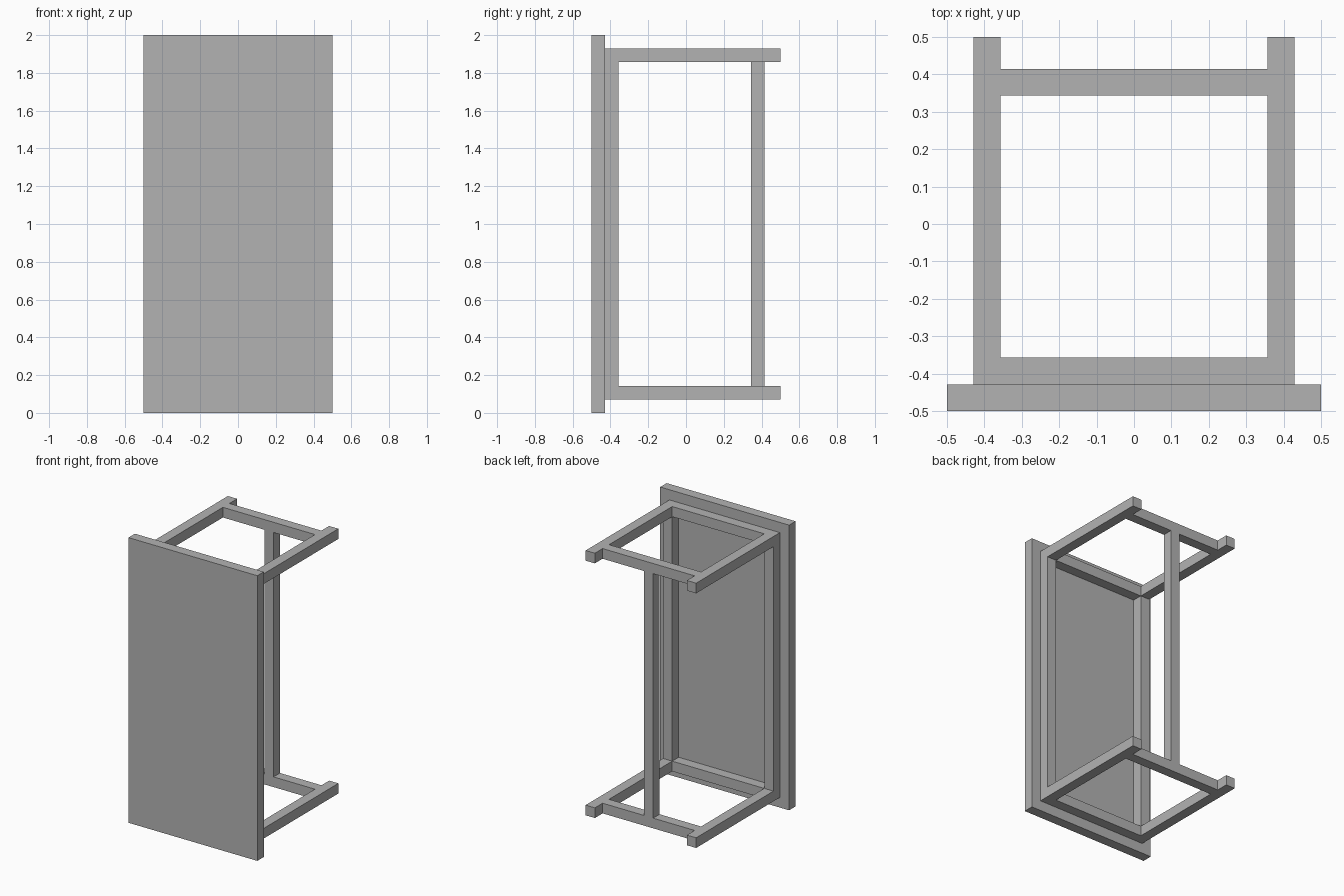
import bpy

cube = bpy.data.objects.get("Cube")
if cube:
    bpy.data.objects.remove(cube, do_unlink=True)

grey = bpy.data.materials.new("plain_grey")
grey.use_nodes = True
colour = (0.45, 0.45, 0.45, 1)
grey.diffuse_color = colour
grey.node_tree.nodes["Principled BSDF"].inputs["Base Color"].default_value = colour


def box(name, x, y, z):
    """Box spanning the given (low, high) ranges."""
    spans = (x, y, z)
    bpy.ops.mesh.primitive_cube_add(size=1, location=[(a + b) / 2 for a, b in spans])
    ob = bpy.context.object
    ob.name = name
    ob.scale = [b - a for a, b in spans]
    bpy.ops.object.transform_apply(location=False, rotation=False, scale=True)
    ob.data.materials.append(grey)
    return ob


def span(side, inner, outer, centre=0):
    """Range on one side of a centre line."""
    return tuple(sorted((centre + side * inner, centre + side * outer)))


T = 1 / 14                      # timber thickness
under = -0.5 + T                # underside of the top
leg_in, leg_out = 0.5 - 2 * T, 0.5 - T
end_in, end_out = 1 - 2 * T, 1 - T
apron_y = (under, under + T)
stretcher_y = (0.343, 0.343 + T)

# Top, standing on its short edge
box("table_top", (-0.5, 0.5), (-0.5, under), (0, 2))

# Legs, aprons and stretchers at each end
for end, e in (("lower", -1), ("upper", 1)):
    z = span(e, end_in, end_out, 1)
    for side, s in (("left", 1), ("right", -1)):
        box(f"{end}_{side}_leg", span(s, leg_in, leg_out), (under, 0.5), z)
    box(f"{end}_apron", (-leg_in, leg_in), apron_y, z)
    box(f"{end}_stretcher", (-leg_in, leg_in), stretcher_y, z)

# Long aprons and the middle stretcher
long_z = (1 - end_in, 1 + end_in)
for side, s in (("left", 1), ("right", -1)):
    box(f"{side}_long_apron", span(s, leg_in, leg_out), apron_y, long_z)
box("middle_stretcher", (-T / 2, T / 2), stretcher_y, long_z)
